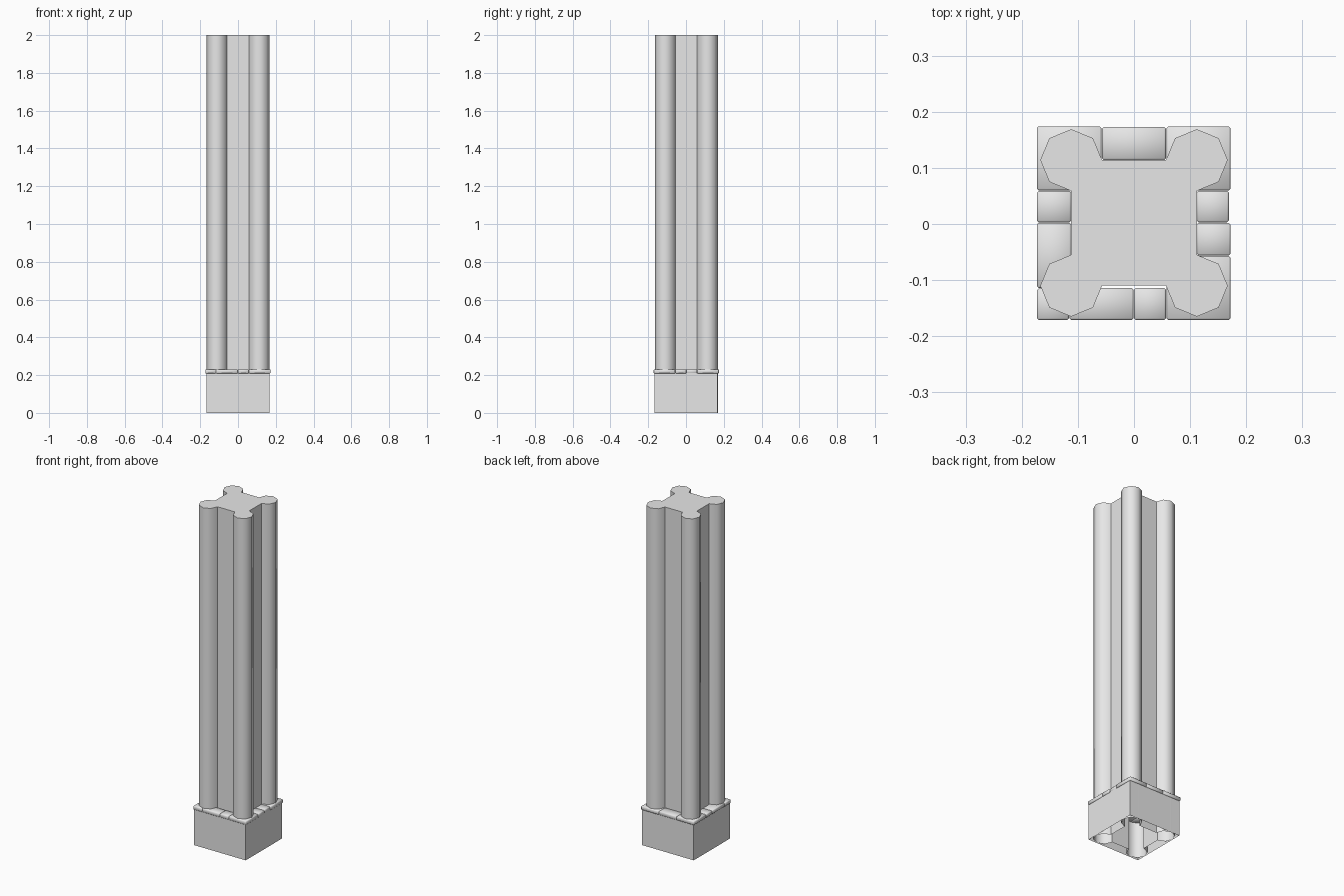
import bpy, bmesh, math
from mathutils import Matrix

if "Cube" in bpy.data.objects:
    bpy.data.objects.remove(bpy.data.objects["Cube"], do_unlink=True)

GREY = (0.8, 0.8, 0.8, 1.0)
stone_grey = bpy.data.materials.new("stone_grey")
stone_grey.use_nodes = True
stone_grey.diffuse_color = GREY
stone_grey.node_tree.nodes["Principled BSDF"].inputs["Base Color"].default_value = GREY


def finish(name, bm, smooth_angle=None):
    """Turn a bmesh into a named object, optionally smooth shaded."""
    mesh = bpy.data.meshes.new(name)
    bm.to_mesh(mesh)
    bm.free()
    mesh.materials.append(stone_grey)
    obj = bpy.data.objects.new(name, mesh)
    bpy.context.collection.objects.link(obj)
    if smooth_angle:
        bpy.ops.object.select_all(action="DESELECT")
        obj.select_set(True)
        bpy.context.view_layer.objects.active = obj
        bpy.ops.object.shade_smooth_by_angle(angle=math.radians(smooth_angle))


def tube(outline, top, capped=False):
    """Walls raised from the ground along a closed outline, open below."""
    bm = bmesh.new()
    low = [bm.verts.new((x, y, 0)) for x, y in outline]
    high = [bm.verts.new((x, y, top)) for x, y in outline]
    for i in range(len(outline)):
        j = (i + 1) % len(outline)
        bm.faces.new((low[i], low[j], high[j], high[i]))
    if capped:
        bm.faces.new(high)
    return bm


# Clustered shaft: four octagonal columns joined by a square core
offset, radius, shift_y = 0.112, 0.055, 0.002
outline = []
for corner in range(4):
    middle = math.radians(45 + 90 * corner)
    cx = math.copysign(offset, math.cos(middle))
    cy = math.copysign(offset, math.sin(middle)) + shift_y
    for step in range(-3, 4):
        a = middle + math.radians(45 * step)
        outline.append((cx + radius * math.cos(a), cy + radius * math.sin(a)))
finish("column_shaft", tube(outline, 2.0, capped=True), smooth_angle=50)

# Square plinth: thin walls around the foot of the shaft
half = 0.168
finish("plinth", tube([(-half, -half), (half, -half), (half, half), (-half, half)], 0.215))

# Ring of worn stones along the plinth rim: x min, x max, y min, y max
STONES = {
    "back_right_corner_stone": (-0.173, -0.058, 0.060, 0.174),
    "back_stone": (-0.057, 0.057, 0.114, 0.173),
    "back_left_corner_stone": (0.058, 0.172, 0.060, 0.174),
    "left_rear_stone": (0.112, 0.169, 0.003, 0.059),
    "left_middle_stone": (0.112, 0.172, -0.056, 0.002),
    "front_left_corner_stone": (0.058, 0.172, -0.171, -0.057),
    "front_short_stone": (0.000, 0.057, -0.171, -0.114),
    "front_long_stone": (-0.115, -0.001, -0.171, -0.114),
    "front_right_corner_stone": (-0.173, -0.116, -0.171, -0.115),
    "right_long_stone": (-0.173, -0.112, -0.114, 0.002),
    "right_rear_stone": (-0.173, -0.112, 0.003, 0.059),
}
stone_low, stone_high = 0.209, 0.231
for name, (x0, x1, y0, y1) in STONES.items():
    bm = bmesh.new()
    place = Matrix.Translation(((x0 + x1) / 2, (y0 + y1) / 2, (stone_low + stone_high) / 2))
    size = Matrix.Diagonal((x1 - x0, y1 - y0, stone_high - stone_low, 1))
    bmesh.ops.create_cube(bm, size=1, matrix=place @ size)
    bmesh.ops.bevel(bm, geom=bm.edges[:], offset=0.003, segments=1, affect="EDGES")
    finish(name, bm, smooth_angle=60)
